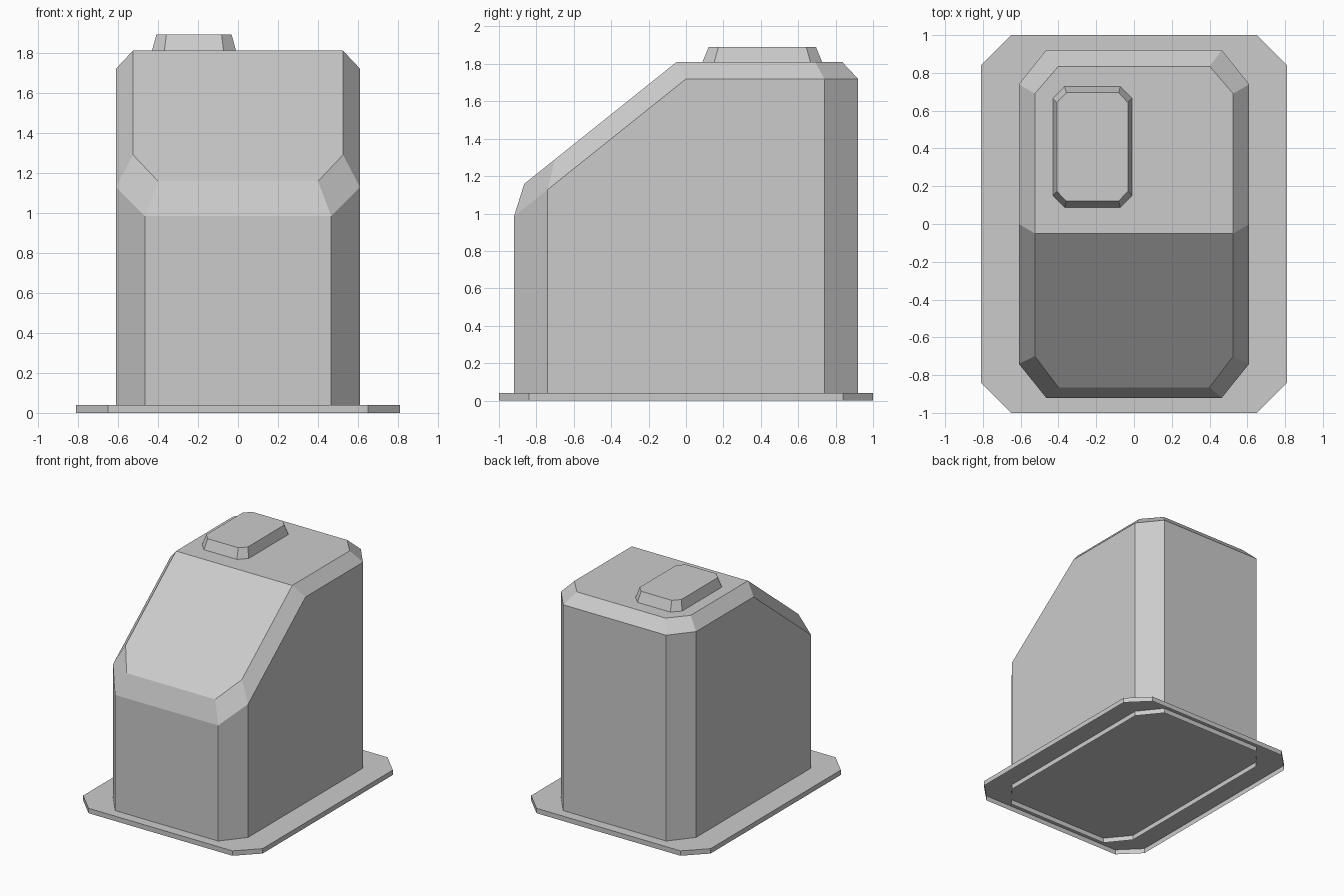
import bpy

cube = bpy.data.objects.get("Cube")
if cube:
    bpy.data.objects.remove(cube)

grey = bpy.data.materials.new("plain grey")
grey.use_nodes = True
COLOR = (0.6, 0.6, 0.6, 1)
grey.diffuse_color = COLOR
bsdf = next(n for n in grey.node_tree.nodes if n.type == 'BSDF_PRINCIPLED')
bsdf.inputs["Base Color"].default_value = COLOR


def octagon(x, y, cut_x, cut_y, z, cx=0, cy=0):
    """Counter-clockwise rectangle outline with cut corners."""
    half = [(cut_x, -y), (x, -cut_y), (x, cut_y), (cut_x, y)]
    return [(cx + a, cy + b, z) for a, b in mirror_half(half)]


def mirror_half(half):
    return half + [(-a, b) for a, b in reversed(half)]


def shell(name, rings, caps):
    """Open-bottomed shell through stacked rings, closed by caps on the last ring."""
    n = len(rings[0])
    verts = [p for ring in rings for p in ring]
    faces = []
    for r in range(len(rings) - 1):
        for i in range(n):
            j = (i + 1) % n
            faces.append((r * n + i, r * n + j, (r + 1) * n + j, (r + 1) * n + i))
    last = (len(rings) - 1) * n
    faces += [[last + i for i in cap] for cap in caps]
    mesh = bpy.data.meshes.new(name)
    mesh.from_pydata(verts, [], faces)
    mesh.materials.append(grey)
    mesh.update()
    obj = bpy.data.objects.new(name, mesh)
    bpy.context.collection.objects.link(obj)
    return obj


# Base plate: a shallow tray, open underneath
shell("base_plate",
      [octagon(0.81, 1.0, 0.65, 0.84, z) for z in (0, 0.04)],
      [range(8)])

# Housing: upright walls, sloped front and a chamfered rim
wall = mirror_half([(0.465, -0.92), (0.61, -0.74), (0.61, 0), (0.61, 0.74), (0.465, 0.92)])
rim = mirror_half([(0.40, -0.865), (0.525, -0.70), (0.525, -0.05), (0.525, 0.69), (0.40, 0.835)])
SLOPE = 0.8
shell("housing",
      [[(x, y, 0) for x, y in wall],
       [(x, y, 1.72 + SLOPE * min(y, 0)) for x, y in wall],
       [(x, y, 1.81 + SLOPE * min(y + 0.05, 0)) for x, y in rim]],
      [(2, 3, 4, 5, 6, 7), (7, 8, 9, 0, 1, 2)])

# Raised hatch on the roof, off to one side
shell("roof_hatch",
      [octagon(0.21, 0.32, 0.148, 0.257, 1.81, -0.22, 0.408),
       octagon(0.188, 0.287, 0.138, 0.235, 1.89, -0.22, 0.408)],
      [range(8)])
